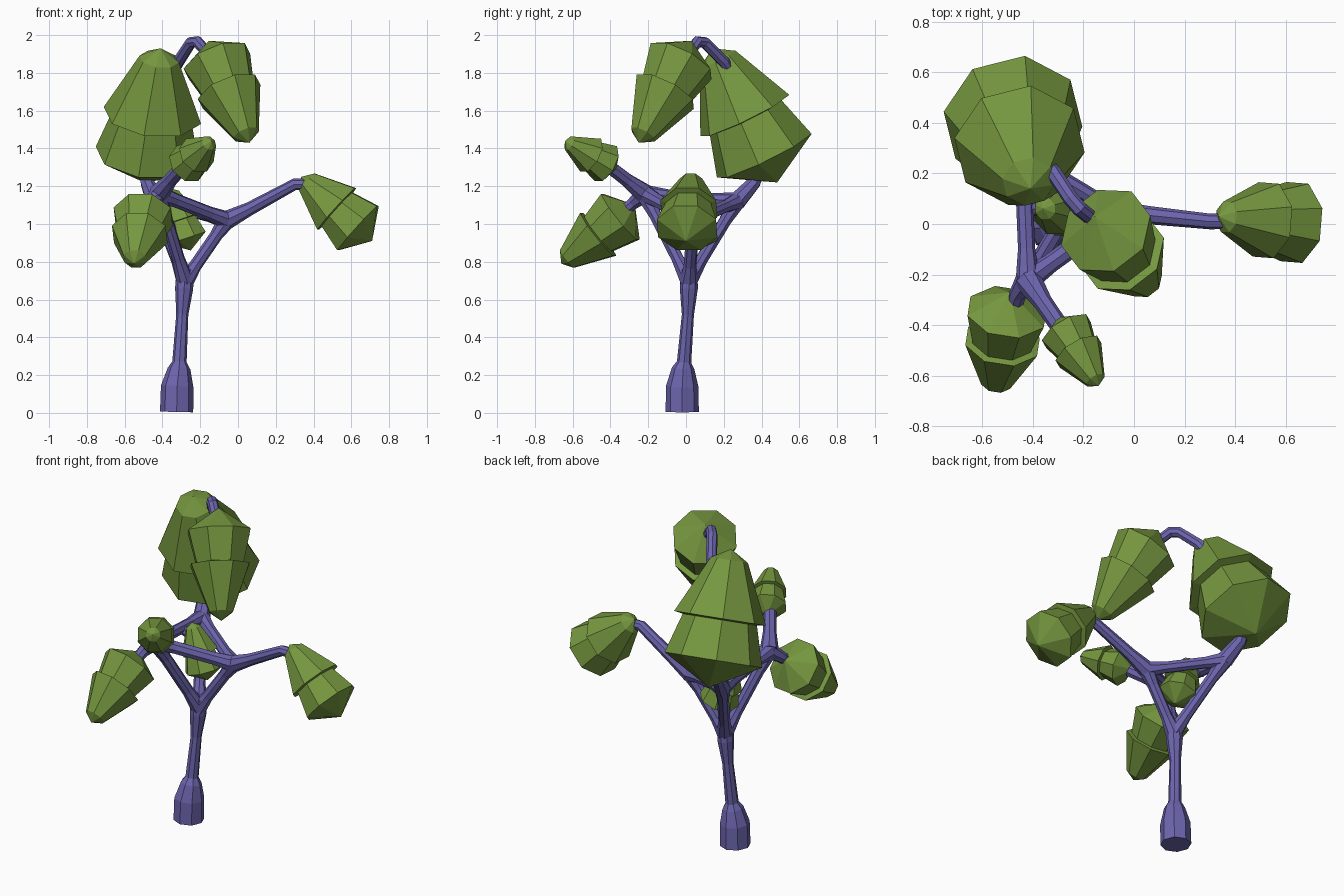
import bpy, bmesh, math
from mathutils import Vector, Matrix

if "Cube" in bpy.data.objects:
    bpy.data.objects.remove(bpy.data.objects["Cube"])


def material(name, color):
    m = bpy.data.materials.new(name)
    m.diffuse_color = color
    m.use_nodes = True
    m.node_tree.nodes["Principled BSDF"].inputs["Base Color"].default_value = m.diffuse_color
    return m


BARK = material("bark", (0.15, 0.13, 0.42, 1))
LEAF = material("leaf", (0.18, 0.31, 0.05, 1))


def branch(name, pts):
    """Faceted eight-sided tube; each point is x, y, z, radius."""
    cu = bpy.data.curves.new(name, 'CURVE')
    cu.dimensions = '3D'
    cu.bevel_depth = 1.0
    cu.bevel_resolution = 2
    cu.use_fill_caps = True
    sp = cu.splines.new('POLY')
    sp.points.add(len(pts) - 1)
    for p, (x, y, z, r) in zip(sp.points, pts):
        p.co = (x, y, z, 1)
        p.radius = r
    sp.use_smooth = False
    cu.materials.append(BARK)
    ob = bpy.data.objects.new(name, cu)
    bpy.context.collection.objects.link(ob)
    bpy.ops.object.select_all(action='DESELECT')
    ob.select_set(True)
    bpy.context.view_layer.objects.active = ob
    bpy.ops.object.convert(target='MESH')


# Two stacked cones: position along the axis, radius factor
PROFILE = [(0.2, 1.0), (0.49, 0.76), (0.5, 0.94), (0.92, 0.38)]


def foliage(name, base, apex, radius, sides=8):
    base, apex = Vector(base), Vector(apex)
    axis = apex - base
    rot = axis.to_track_quat('Z', 'Y').to_matrix().to_4x4()
    length = axis.length
    bm = bmesh.new()
    rings = []
    for t, f in PROFILE:
        rings.append([bm.verts.new((radius * f * math.cos(2 * math.pi * (i + 0.5) / sides),
                                    radius * f * math.sin(2 * math.pi * (i + 0.5) / sides),
                                    t * length)) for i in range(sides)])
    bottom = bm.verts.new((0, 0, 0))
    top = bm.verts.new((0, 0, length))
    for i in range(sides):
        j = (i + 1) % sides
        bm.faces.new((bottom, rings[0][j], rings[0][i]))
        for a, b in zip(rings, rings[1:]):
            bm.faces.new((a[i], a[j], b[j], b[i]))
        bm.faces.new((rings[-1][i], rings[-1][j], top))
    bmesh.ops.recalc_face_normals(bm, faces=bm.faces)
    bm.transform(Matrix.Translation(base) @ rot)
    me = bpy.data.meshes.new(name)
    bm.to_mesh(me)
    bm.free()
    me.materials.append(LEAF)
    bpy.context.collection.objects.link(bpy.data.objects.new(name, me))


# Trunk with a thick foot
branch("trunk", [(-0.325, -0.02, 0.005, 0.088), (-0.322, -0.02, 0.14, 0.086),
                 (-0.312, -0.015, 0.235, 0.06), (-0.31, -0.01, 0.27, 0.038),
                 (-0.295, 0.01, 0.52, 0.032), (-0.285, 0.015, 0.66, 0.048),
                 (-0.28, 0.015, 0.76, 0.045)])

# Three limbs from the fork, tied together by a triangle of bars
fork = Vector((-0.28, 0.015, 0.7))
right = Vector((-0.06, 0.04, 1.02))
front = Vector((-0.42, -0.22, 1.16))
back = Vector((-0.44, 0.27, 1.12))


def bar(name, a, b, mid=0.034):
    branch(name, [(*a.lerp(b, t), r) for t, r in
                  ((0, 0.048), (0.25, mid), (0.75, mid), (1, 0.048))])


bar("right_limb", fork, right)
bar("front_limb", fork, front)
bar("back_limb", fork, back)
bar("right_front_bar", right, front, 0.038)
bar("right_back_bar", right, back)
bar("front_back_bar", front, back)

# Outer branches
branch("right_branch", [(*right, 0.05), (0.06, 0.035, 1.08, 0.036),
                        (0.3, 0.01, 1.21, 0.031), (0.4, 0.01, 1.21, 0.03)])
branch("front_upper_branch", [(*front, 0.055), (-0.36, -0.31, 1.23, 0.038),
                              (-0.27, -0.44, 1.33, 0.036)])
branch("front_lower_branch", [(*front, 0.05), (-0.46, -0.28, 1.11, 0.035),
                              (-0.48, -0.34, 1.06, 0.03)])
branch("back_branch", [(*back, 0.05), (-0.48, 0.36, 1.22, 0.038),
                       (-0.48, 0.4, 1.32, 0.035)])
branch("top_branch", [(-0.38, 0.26, 1.75, 0.032), (-0.315, 0.2, 1.86, 0.032),
                      (-0.25, 0.1, 1.96, 0.031), (-0.215, 0.06, 1.965, 0.031),
                      (-0.14, 0.0, 1.88, 0.03)])
branch("inner_branch", [(-0.45, 0.06, 1.14, 0.03), (-0.34, 0.06, 1.1, 0.028)])

# Foliage clumps, base to tip
foliage("back_foliage", (-0.496, 0.483, 1.22), (-0.41, 0.14, 1.93), 0.28)
foliage("top_foliage", (-0.155, 0.03, 1.97), (0.06, -0.25, 1.43), 0.19)
foliage("right_foliage", (0.71, 0.0, 0.91), (0.335, 0.03, 1.25), 0.17)
foliage("front_lower_foliage", (-0.49, -0.27, 1.1), (-0.55, -0.66, 0.79), 0.165)
foliage("front_upper_foliage", (-0.3, -0.37, 1.29), (-0.14, -0.64, 1.44), 0.11)
foliage("inner_foliage", (-0.25, 0.06, 0.86), (-0.36, 0.06, 1.19), 0.115)
